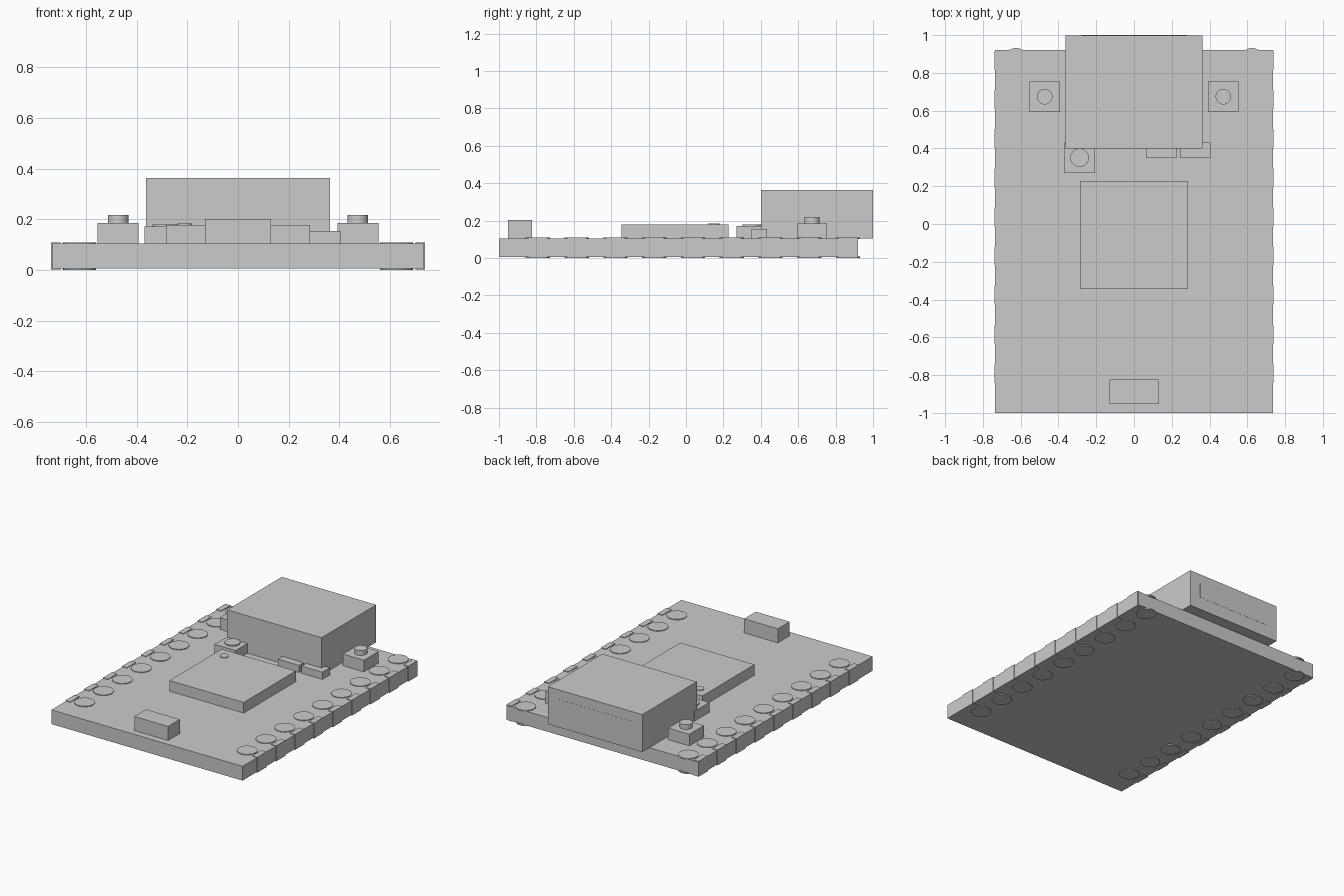
import bpy
import bmesh
from mathutils import Matrix, Vector

if "Cube" in bpy.data.objects:
    bpy.data.objects.remove(bpy.data.objects["Cube"], do_unlink=True)

grey = bpy.data.materials.new("plain grey")
grey.use_nodes = True
grey.diffuse_color = (0.6, 0.6, 0.6, 1)
grey.node_tree.nodes["Principled BSDF"].inputs["Base Color"].default_value = (0.6, 0.6, 0.6, 1)

BOTTOM, TOP = 0.005, 0.104
PAD_X, EDGE_X = 0.625, 0.735


def finish(name, bm):
    mesh = bpy.data.meshes.new(name)
    bm.to_mesh(mesh)
    bm.free()
    mesh.materials.append(grey)
    obj = bpy.data.objects.new(name, mesh)
    bpy.context.collection.objects.link(obj)
    return obj


def box(name, x, y, z):
    """Box from (low, high) ranges on each axis."""
    bm = bmesh.new()
    size = Vector([r[1] - r[0] for r in (x, y, z)])
    middle = Vector([sum(r) / 2 for r in (x, y, z)])
    bmesh.ops.create_cube(bm, size=1, matrix=Matrix.Translation(middle) @ Matrix.Diagonal(size).to_4x4())
    return finish(name, bm)


def disc(name, x, y, radius, z):
    """Upright cylinder between two heights."""
    bm = bmesh.new()
    bmesh.ops.create_cone(bm, cap_ends=True, segments=32, radius1=radius, radius2=radius,
                          depth=z[1] - z[0], matrix=Matrix.Translation((x, y, sum(z) / 2)))
    obj = finish(name, bm)
    bpy.context.view_layer.objects.active = obj
    obj.select_set(True)
    bpy.ops.object.shade_smooth_by_angle()
    obj.select_set(False)
    return obj


# Circuit board
box("board", (-EDGE_X, EDGE_X), (-1, 0.92), (BOTTOM, TOP))

# Connector with a shallow mouth plate on its rear face
box("connector_shell", (-0.363, 0.363), (0.4, 0.999), (TOP, 0.364))
box("connector_mouth", (-0.28, 0.28), (0.99, 1), (0.193, 0.297))

# Main chip with its orientation dot
box("main_chip", (-0.285, 0.285), (-0.345, 0.228), (TOP, 0.178))
disc("chip_dot", -0.21, 0.15, 0.029, (0.17, 0.183))

# Status light
box("light_body", (-0.369, -0.207), (0.27, 0.432), (TOP, 0.172))
disc("light_lens", -0.288, 0.351, 0.049, (0.17, 0.18))

# Small components and front component
box("small_component_left", (0.243, 0.404), (0.35, 0.432), (TOP, 0.154))
box("small_component_right", (0.063, 0.224), (0.35, 0.432), (TOP, 0.154))
box("front_component", (-0.13, 0.13), (-0.953, -0.824), (TOP, 0.202))

for side, label in ((1, "left"), (-1, "right")):
    # Push buttons
    x = side * 0.473
    box("button_body_" + label, (x - 0.081, x + 0.081), (0.593, 0.755), (TOP, 0.185))
    disc("button_cap_" + label, x, 0.674, 0.041, (0.18, 0.218))

    # Round solder pads above and below, with wrapped edge contacts
    for i in range(9):
        y = -0.792 + i * 0.2073
        disc("pad_top_" + label, side * PAD_X, y, 0.065, (TOP - 0.004, 0.109))
        disc("pad_bottom_" + label, side * PAD_X, y, 0.065, (0, BOTTOM + 0.004))
        box("edge_contact_" + label, sorted((side * 0.7, side * 0.739)),
            (y - 0.05, y + 0.05), (0.001, 0.108))
